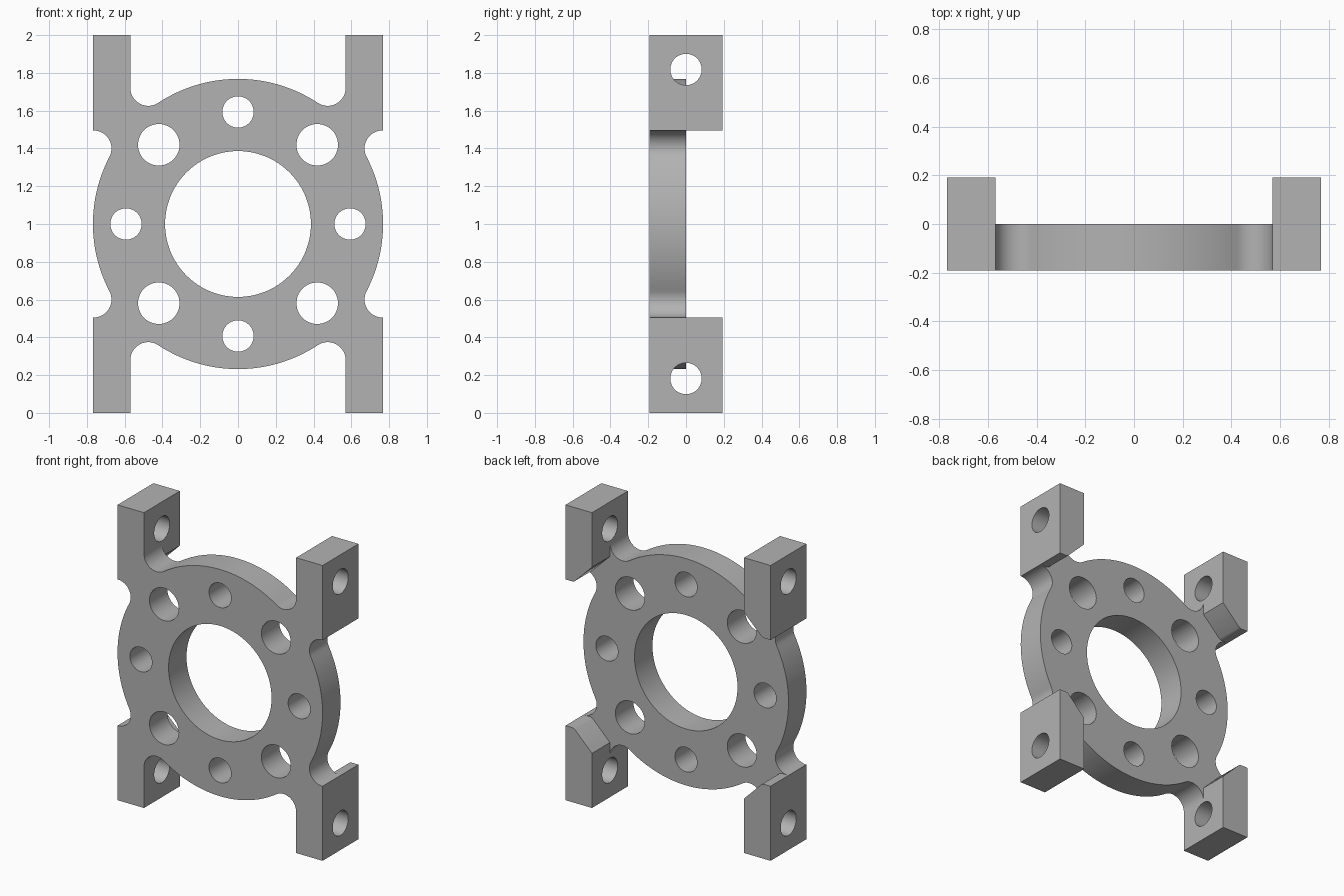
import bpy, bmesh
from math import cos, sin, atan2, radians, sqrt, pi
from mathutils import Matrix

if "Cube" in bpy.data.objects:
    bpy.data.objects.remove(bpy.data.objects["Cube"], do_unlink=True)

HALF, LUG_IN, R, FIL, BACK = 0.768, 0.57, 0.768, 0.095, 0.192

metal = bpy.data.materials.new("grey metal")
metal.use_nodes = True
metal.diffuse_color = (0.45, 0.45, 0.45, 1)
metal.node_tree.nodes["Principled BSDF"].inputs["Base Color"].default_value = metal.diffuse_color


def arc(cx, cz, r, a, b, n):
    return [(cx + r * cos(a + (b - a) * i / n), cz + r * sin(a + (b - a) * i / n))
            for i in range(n + 1)]


def finish(name, bm):
    bmesh.ops.recalc_face_normals(bm, faces=bm.faces)
    mesh = bpy.data.meshes.new(name)
    bm.to_mesh(mesh)
    bm.free()
    mesh.materials.append(metal)
    obj = bpy.data.objects.new(name, mesh)
    bpy.context.collection.objects.link(obj)
    return obj


def prism(name, points, y0, y1):
    """Extrude an x-z outline (relative to the ring centre) along y."""
    bm = bmesh.new()
    face = bm.faces.new([bm.verts.new((x, y0, z + 1)) for x, z in points])
    new = bmesh.ops.extrude_face_region(bm, geom=[face])["geom"]
    moved = [v for v in new if isinstance(v, bmesh.types.BMVert)]
    bmesh.ops.translate(bm, verts=moved, vec=(0, y1 - y0, 0))
    return finish(name, bm)


def drill(name, x, z, r, axis, seg=48):
    """Cylinder cutter along y or x."""
    bm = bmesh.new()
    turn = Matrix.Rotation(pi / 2, 4, "X" if axis == "Y" else "Y")
    bmesh.ops.create_cone(bm, cap_ends=True, segments=seg, radius1=r, radius2=r,
                          depth=1, matrix=Matrix.Translation((x, 0, z + 1)) @ turn)
    return finish(name, bm)


def combine(target, tool, operation):
    mod = target.modifiers.new(operation, "BOOLEAN")
    mod.operation, mod.object, mod.solver = operation, tool, "EXACT"
    bpy.context.view_layer.objects.active = target
    bpy.ops.object.modifier_apply(modifier=mod.name)
    bpy.data.objects.remove(tool, do_unlink=True)


# Plate outline: one quadrant with two tangent fillets beside the lug
reach = R + FIL
c1z = 0.40
c1x = sqrt(reach ** 2 - c1z ** 2)
c2x = LUG_IN - FIL
c2z = sqrt(reach ** 2 - c2x ** 2)
a1, a2 = atan2(c1z, c1x), atan2(c2z, c2x)
quad = arc(0, 0, R, 0, a1, 16)
quad += arc(c1x, c1z, FIL, a1 + pi, pi / 2, 16)[1:]
quad += [(HALF, c1z + FIL), (HALF, 1), (LUG_IN, 1)]
quad += arc(c2x, c2z, FIL, 0, a2 - pi, 16)
quad += arc(0, 0, R, a2, pi / 2, 16)[1:]
upper = quad + [(-x, z) for x, z in reversed(quad[:-1])]
outline = upper + [(x, -z) for x, z in reversed(upper[1:-1])]
bracket = prism("ring_bracket", outline, -BACK, 0)

# Thick rear halves of the four lugs, cut diagonally toward the ring
low = c1z + FIL
lug = [(LUG_IN, 1), (HALF, 1), (HALF, low), (0.715, low), (0.70, low + 0.006), (LUG_IN, 0.63)]
corners = [(sx, sz) for sx in (-1, 1) for sz in (-1, 1)]
for sx, sz in corners:
    combine(bracket, prism("lug", [(x * sx, z * sz) for x, z in lug], -0.1, BACK), "UNION")

# Central bore and the ring of alternating holes
combine(bracket, drill("bore", 0, 0, 0.386, "Y", 96), "DIFFERENCE")
for i in range(8):
    a = radians(45 * i)
    combine(bracket, drill("ring_hole", 0.593 * cos(a), 0.593 * sin(a),
                           0.11 if i % 2 else 0.083, "Y"), "DIFFERENCE")

# Cross holes through the lugs
for sx, sz in corners:
    combine(bracket, drill("lug_hole", sx * 0.92, sz * 0.818, 0.083, "X"), "DIFFERENCE")

bpy.ops.object.select_all(action="DESELECT")
bracket.select_set(True)
bpy.context.view_layer.objects.active = bracket
bpy.ops.object.shade_smooth_by_angle(angle=radians(30))
